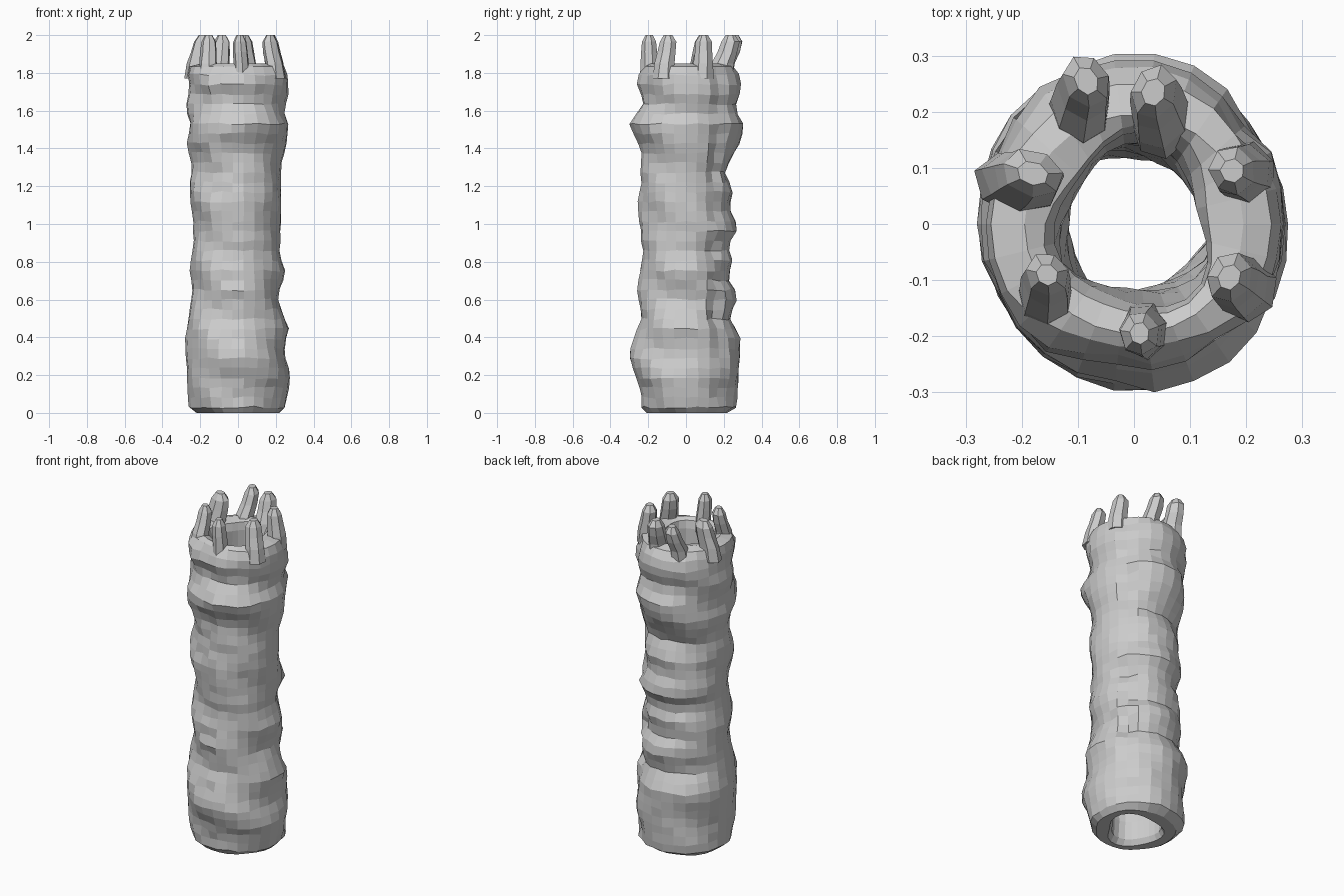
import bpy, bmesh, math, random
from mathutils import Vector

if "Cube" in bpy.data.objects:
    bpy.data.objects.remove(bpy.data.objects["Cube"])

random.seed(7)
SIDES, ROWS, TOP = 26, 34, 1.84

# Outer radius profiles (z, r) read on the four sides
right = [(0, .22), (.03, .25), (.2, .28), (.32, .245), (.45, .27), (.6, .21), (.75, .25),
         (.85, .22), (1.05, .23), (1.3, .23), (1.45, .26), (1.52, .27), (1.6, .24), (1.68, .27), (1.84, .26)]
left = [(0, .22), (.03, .26), (.2, .27), (.38, .28), (.5, .265), (.65, .24), (.75, .255),
        (.9, .235), (1.05, .24), (1.2, .26), (1.3, .24), (1.42, .27), (1.52, .25), (1.62, .28), (1.7, .26), (1.84, .27)]
front = [(0, .21), (.03, .24), (.1, .24), (.2, .27), (.3, .305), (.36, .29), (.5, .24), (.65, .26),
         (.85, .23), (1.1, .26), (1.2, .24), (1.4, .24), (1.52, .31), (1.65, .22), (1.75, .27), (1.84, .235)]
back = [(0, .22), (.03, .27), (.2, .28), (.4, .29), (.5, .23), (.62, .28), (.72, .22), (.8, .25),
        (.88, .22), (.98, .28), (1.08, .23), (1.18, .25), (1.27, .205), (1.42, .28), (1.52, .31),
        (1.62, .26), (1.72, .3), (1.84, .265)]


def sample(profile, z):
    for (z0, r0), (z1, r1) in zip(profile, profile[1:]):
        if z <= z1:
            return r0 + (r1 - r0) * (z - z0) / (z1 - z0)
    return profile[-1][1]


def outer_radius(a, z):
    c, s = math.cos(a), math.sin(a)
    rx, ry = sample(right if c > 0 else left, z), sample(back if s > 0 else front, z)
    return rx * c * c + ry * s * s + .012 * math.sin(2 * a) ** 2 * math.sin(19 * z + 3 * a)


def inner_radius(a, z):
    return .142 + .016 * math.cos(3 * a + 2.2 * z - math.pi / 2) + .012 * math.sin(13 * z + 2 * a)


def loft(name, rings, closed):
    bm = bmesh.new()
    loops = [[bm.verts.new(p) for p in ring] for ring in rings]
    n = len(loops[0])
    pairs = list(zip(loops, loops[1:])) + ([(loops[-1], loops[0])] if closed else [])
    for lo, hi in pairs:
        for i in range(n):
            j = (i + 1) % n
            bm.faces.new((lo[i], lo[j], hi[j], hi[i]))
    if not closed:
        bm.faces.new(loops[0])
        bm.faces.new(loops[-1])
    bmesh.ops.recalc_face_normals(bm, faces=bm.faces)
    mesh = bpy.data.meshes.new(name)
    bm.to_mesh(mesh)
    bm.free()
    obj = bpy.data.objects.new(name, mesh)
    bpy.context.collection.objects.link(obj)
    return obj


def ring(radius, z, jitter=0.0):
    pts = []
    for i in range(SIDES):
        a = 2 * math.pi * i / SIDES
        r = radius(a)
        # Rough creased seams at the front and the back right
        seam = max(math.exp(-((a - t) / .16) ** 2) for t in (4.5, .75))
        r += jitter * random.uniform(-.004, .003) - jitter * seam * random.uniform(0, .03)
        pts.append((r * math.cos(a), r * math.sin(a), z + jitter * random.uniform(-.006, .006)))
    return pts


# Weathered hollow tower wall
levels = [.03 + (1.79 - .03) * k / ROWS for k in range(ROWS + 1)]
rings = [ring(lambda a: outer_radius(a, 0), 0)]
rings += [ring(lambda a, z=z: outer_radius(a, z), z, 1) for z in levels]
rings.append(ring(lambda a: outer_radius(a, TOP) - .015, 1.835))
rings.append(ring(lambda a: .195, 1.85))
rings.append(ring(lambda a: inner_radius(a, TOP) + .015, 1.835))
rings += [ring(lambda a, z=z: inner_radius(a, z), z) for z in reversed(levels[::2])]
rings.append(ring(lambda a: inner_radius(a, 0) + .02, 0))
loft("tower_wall", rings, True)

# Ragged battlement teeth: base centre, tip centre, tangential and radial half sizes
teeth = [((.20, .09), (.175, .095), .052, .05), ((.20, -.12), (.17, -.095), .055, .048),
         ((.02, -.19), (.01, -.195), .042, .048), ((-.16, -.14), (-.155, -.09), .05, .045),
         ((-.21, .07), (-.18, .09), .05, .07), ((-.10, .19), (-.085, .255), .05, .06),
         ((.05, .18), (.035, .235), .05, .06)]
for k, (base, tip, tan_size, rad_size) in enumerate(teeth):
    b, t = Vector((*base, 0)), Vector((*tip, 0))
    radial = b.normalized()
    tangent = Vector((-radial.y, radial.x, 0))
    rings = []
    for z, f, s in ((1.77, 0, 1.1), (1.85, .25, 1), (1.91, .7, .92), (1.965, 1, .82), (1.995, 1, .42)):
        c = b.lerp(t, f)
        pts = []
        for i in range(7):
            a = 2 * math.pi * i / 7
            w = s * random.uniform(.95, 1.05)
            p = c + radial * (math.cos(a) * rad_size * w) + tangent * (math.sin(a) * tan_size * w)
            pts.append((p.x, p.y, z + (.005 if z > 1.99 else 0)))
        rings.append(pts)
    loft(f"battlement_tooth_{k + 1}", rings, False)
